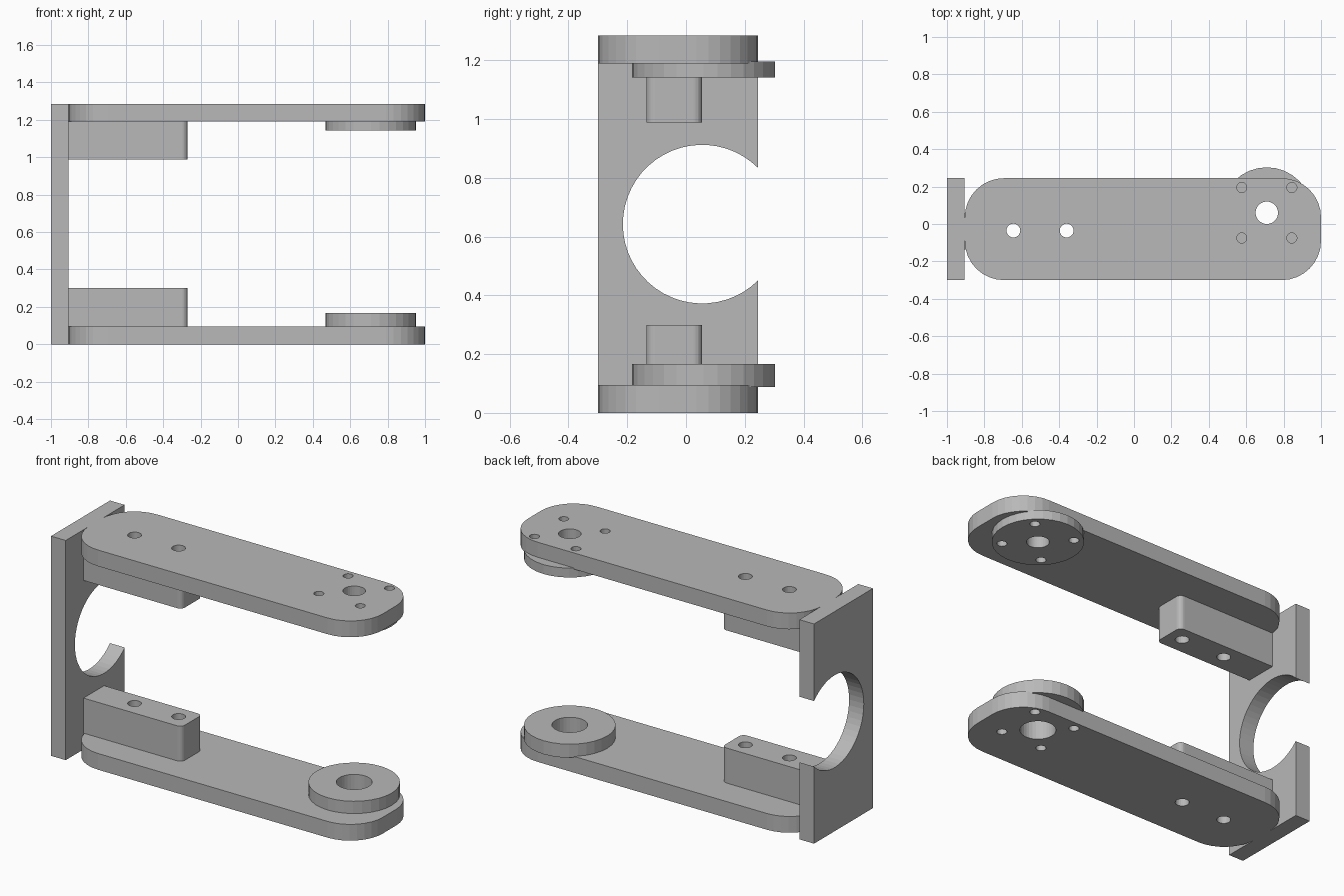
import bpy, bmesh
from math import sin, cos, pi, asin
from mathutils import Matrix

cube = bpy.data.objects.get("Cube")
if cube:
    bpy.data.objects.remove(cube, do_unlink=True)

grey = bpy.data.materials.new("plain grey")
grey.use_nodes = True
colour = (0.48, 0.48, 0.48, 1)
grey.diffuse_color = colour
grey.node_tree.nodes["Principled BSDF"].inputs["Base Color"].default_value = colour


def arc(cx, cy, r, start, end, steps):
    return [(cx + r * cos(start + (end - start) * i / steps),
             cy + r * sin(start + (end - start) * i / steps)) for i in range(steps + 1)]


def circle(cx, cy, r, steps=32):
    return arc(cx, cy, r, 0, 2 * pi, steps)[:-1]


def rounded(x0, x1, y0, y1, r, steps, square_left=False):
    """Rectangle outline with rounded corners, optionally square at the left end."""
    pts = arc(x1 - r, y0 + r, r, -pi / 2, 0, steps) + arc(x1 - r, y1 - r, r, 0, pi / 2, steps)
    if square_left:
        return pts + [(x0, y1), (x0, y0)]
    return pts + arc(x0 + r, y1 - r, r, pi / 2, pi, steps) + arc(x0 + r, y0 + r, r, pi, 1.5 * pi, steps)


def prism(name, outlines, low, high, turn=None):
    """Extrude a filled outline with holes from low to high."""
    curve = bpy.data.curves.new(name, "CURVE")
    curve.dimensions = "2D"
    curve.fill_mode = "BOTH"
    curve.extrude = (high - low) / 2
    for pts in outlines:
        spline = curve.splines.new("POLY")
        spline.points.add(len(pts) - 1)
        for p, (x, y) in zip(spline.points, pts):
            p.co = (x, y, 0, 1)
        spline.use_cyclic_u = True
    helper = bpy.data.objects.new(name + "_outline", curve)
    bpy.context.collection.objects.link(helper)
    graph = bpy.context.evaluated_depsgraph_get()
    mesh = bpy.data.meshes.new_from_object(helper.evaluated_get(graph))
    bpy.data.objects.remove(helper, do_unlink=True)
    bm = bmesh.new()
    bm.from_mesh(mesh)
    bmesh.ops.remove_doubles(bm, verts=bm.verts, dist=1e-5)
    bmesh.ops.translate(bm, verts=bm.verts, vec=(0, 0, (low + high) / 2))
    if turn:
        bm.transform(turn)
    bmesh.ops.recalc_face_normals(bm, faces=bm.faces)
    for f in bm.faces:
        f.smooth = False
        f.material_index = 0
    bm.to_mesh(mesh)
    bm.free()
    mesh.name = name
    mesh.materials.clear()
    mesh.materials.append(grey)
    ob = bpy.data.objects.new(name, mesh)
    bpy.context.collection.objects.link(ob)
    return ob


HEIGHT, THICK = 1.285, 0.095
BACK, FRONT_Y, REAR_Y = -0.905, -0.3, 0.245
PX, PY = 0.71, 0.06                      # pivot centre

arm = rounded(BACK, 1, FRONT_Y, REAR_Y, 0.21, 8)
block = rounded(BACK, -0.27, -0.135, 0.055, 0.03, 6, square_left=True)
boss = circle(PX, PY, 0.243)
bolt_holes = [circle(x, -0.035, 0.037, 24) for x in (-0.645, -0.36)]
screw_holes = [circle(PX + sx * 0.134, PY + sy * 0.135, 0.027, 20)
               for sx in (-1, 1) for sy in (-1, 1)]
wide_hole = circle(PX, PY, 0.095)
small_hole = circle(PX, PY, 0.06)

# Lower arm with its mounting block and plain pivot boss
prism("lower_arm", [arm, wide_hole] + bolt_holes + screw_holes, 0, THICK)
prism("lower_block", [block] + bolt_holes, THICK, 0.3)
prism("lower_boss", [boss, wide_hole], THICK - 0.007, 0.167)

# Upper arm with its mounting block and drilled pivot boss
prism("upper_arm", [arm, small_hole] + bolt_holes + screw_holes, HEIGHT - THICK, HEIGHT)
prism("upper_block", [block] + bolt_holes, 0.988, HEIGHT - THICK)
prism("upper_boss", [boss, small_hole] + screw_holes, 1.142, HEIGHT - THICK + 0.007)

# Back plate with a round cutout open to the rear
cy, cz, r = 0.055, HEIGHT / 2, 0.27
half_gap = pi / 2 - asin((REAR_Y - cy) / r)
cutout = arc(cy, cz, r, half_gap, 2 * pi - half_gap, 40)
plate = [(FRONT_Y, 0), (FRONT_Y, HEIGHT), (REAR_Y, HEIGHT)] + cutout + [(REAR_Y, 0)]
to_side = Matrix(((0, 0, 1, 0), (1, 0, 0, 0), (0, 1, 0, 0), (0, 0, 0, 1)))
prism("back_plate", [plate], -1, BACK, to_side)
